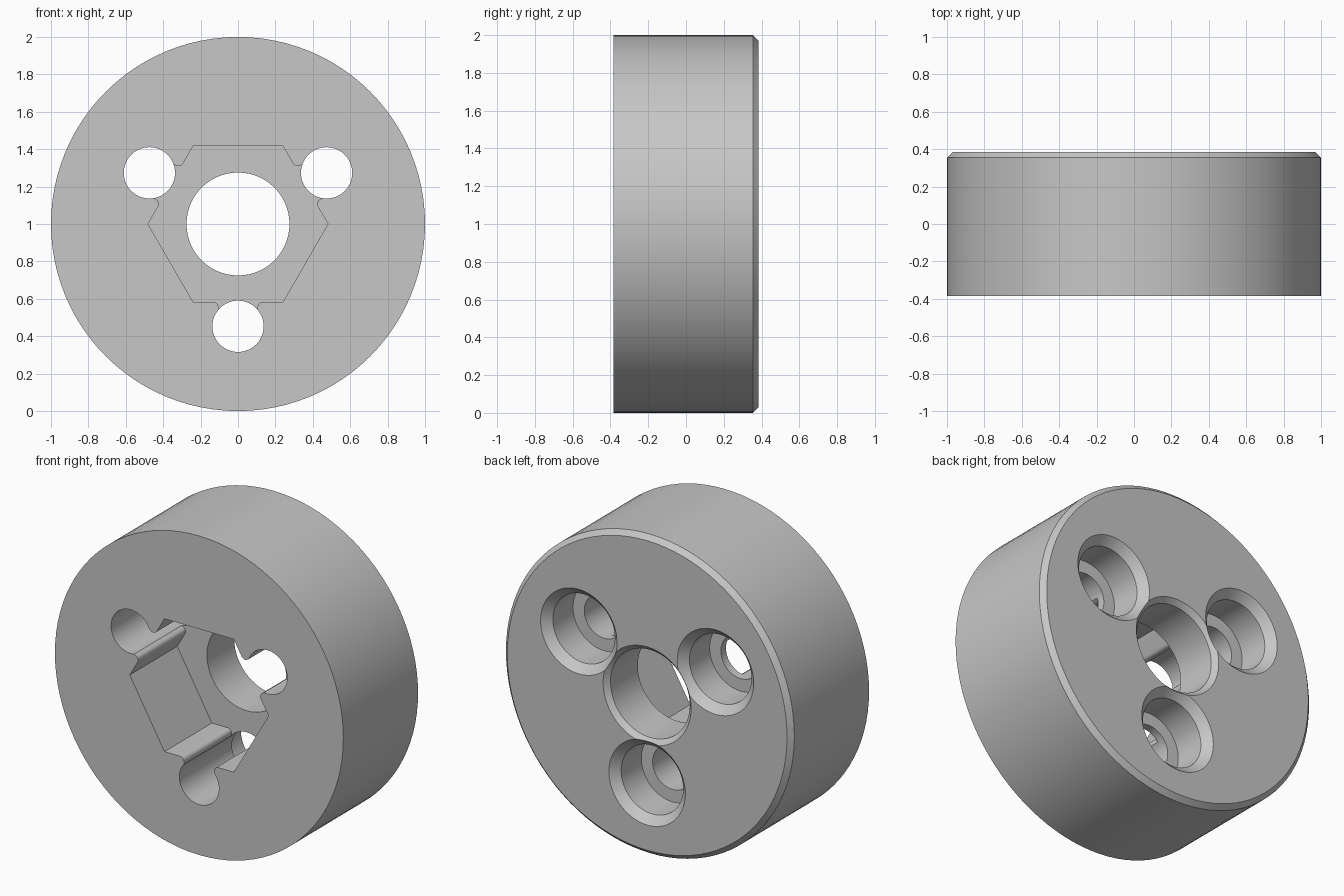
import bpy, bmesh, math

cube = bpy.data.objects.get("Cube")
if cube:
    bpy.data.objects.remove(cube, do_unlink=True)

SEGMENTS = 96
FRONT, BACK = -0.385, 0.385
AXIS_Z = 1.0

steel = bpy.data.materials.new("satin grey")
steel.use_nodes = True
GREY = (0.57, 0.57, 0.57, 1)
steel.diffuse_color = GREY
steel.node_tree.nodes["Principled BSDF"].inputs["Base Color"].default_value = GREY


def loft(name, rings):
    """Closed solid from matching rings of points, capped at both ends."""
    bm = bmesh.new()
    loops = [[bm.verts.new(p) for p in ring] for ring in rings]
    for a, b in zip(loops, loops[1:]):
        for i in range(len(a)):
            j = (i + 1) % len(a)
            bm.faces.new((a[i], a[j], b[j], b[i]))
    bm.faces.new(loops[0])
    bm.faces.new(loops[-1])
    bmesh.ops.recalc_face_normals(bm, faces=bm.faces)
    mesh = bpy.data.meshes.new(name)
    bm.to_mesh(mesh)
    bm.free()
    mesh.materials.append(steel)
    obj = bpy.data.objects.new(name, mesh)
    bpy.context.collection.objects.link(obj)
    return obj


def turned(name, profile, cx=0, cz=0):
    """Solid of revolution around y from (radius, y) pairs."""
    turns = [math.tau * i / SEGMENTS for i in range(SEGMENTS)]
    return loft(name, [[(cx + r * math.cos(a), y, AXIS_Z + cz + r * math.sin(a))
                        for a in turns] for r, y in profile])


# Main disc with a chamfered back rim
disc = turned("chuck_disc", [(1, FRONT), (1, BACK - 0.03), (0.97, BACK)])

# Central bore, chamfered at the back
cutters = [turned("bore_cutter", [(0.275, -0.6), (0.275, BACK - 0.03),
                                  (0.325, BACK + 0.02)])]

# Three counterbored screw holes
SCREW_ANGLES = (30, 150, 270)
for deg in SCREW_ANGLES:
    a = math.radians(deg)
    cutters.append(turned("screw_hole_cutter",
                          [(0.137, -0.6), (0.137, 0.135), (0.215, 0.135),
                           (0.215, BACK - 0.05), (0.285, BACK + 0.02)],
                          0.547 * math.cos(a), 0.547 * math.sin(a)))

# Hexagonal front pocket with round-cornered necks into the screw holes
HEX_R, NECK, FILLET = 0.481, 0.105, 0.027
apothem = HEX_R * math.cos(math.pi / 6)
half_neck = []
for i in range(9):
    a = math.radians(90 * i / 8)
    half_neck.append((NECK + FILLET - FILLET * math.sin(a),
                      FILLET - FILLET * math.cos(a)))
half_neck.append((NECK, 0.1))
neck = [(-t, o) for t, o in half_neck] + half_neck[::-1]

outline = []
for deg in range(30, 390, 60):
    a = math.radians(deg)
    c, s = math.cos(a), math.sin(a)
    corner = a - math.pi / 6
    outline.append((HEX_R * math.cos(corner), HEX_R * math.sin(corner)))
    if deg in SCREW_ANGLES:
        outline += [((apothem + o) * c - t * s, (apothem + o) * s + t * c)
                    for t, o in neck]
cutters.append(loft("pocket_cutter", [[(x, y, AXIS_Z + z) for x, z in outline]
                                      for y in (-0.6, 0.085)]))

# Cut everything out of the disc
bpy.ops.object.select_all(action='DESELECT')
bpy.context.view_layer.objects.active = disc
disc.select_set(True)
for cutter in cutters:
    cutter.hide_render = True
    mod = disc.modifiers.new("cut", 'BOOLEAN')
    mod.operation = 'DIFFERENCE'
    mod.solver = 'EXACT'
    mod.object = cutter
    bpy.ops.object.modifier_apply(modifier=mod.name)
    bpy.data.objects.remove(cutter, do_unlink=True)

bpy.ops.object.shade_smooth_by_angle(angle=math.radians(30))
